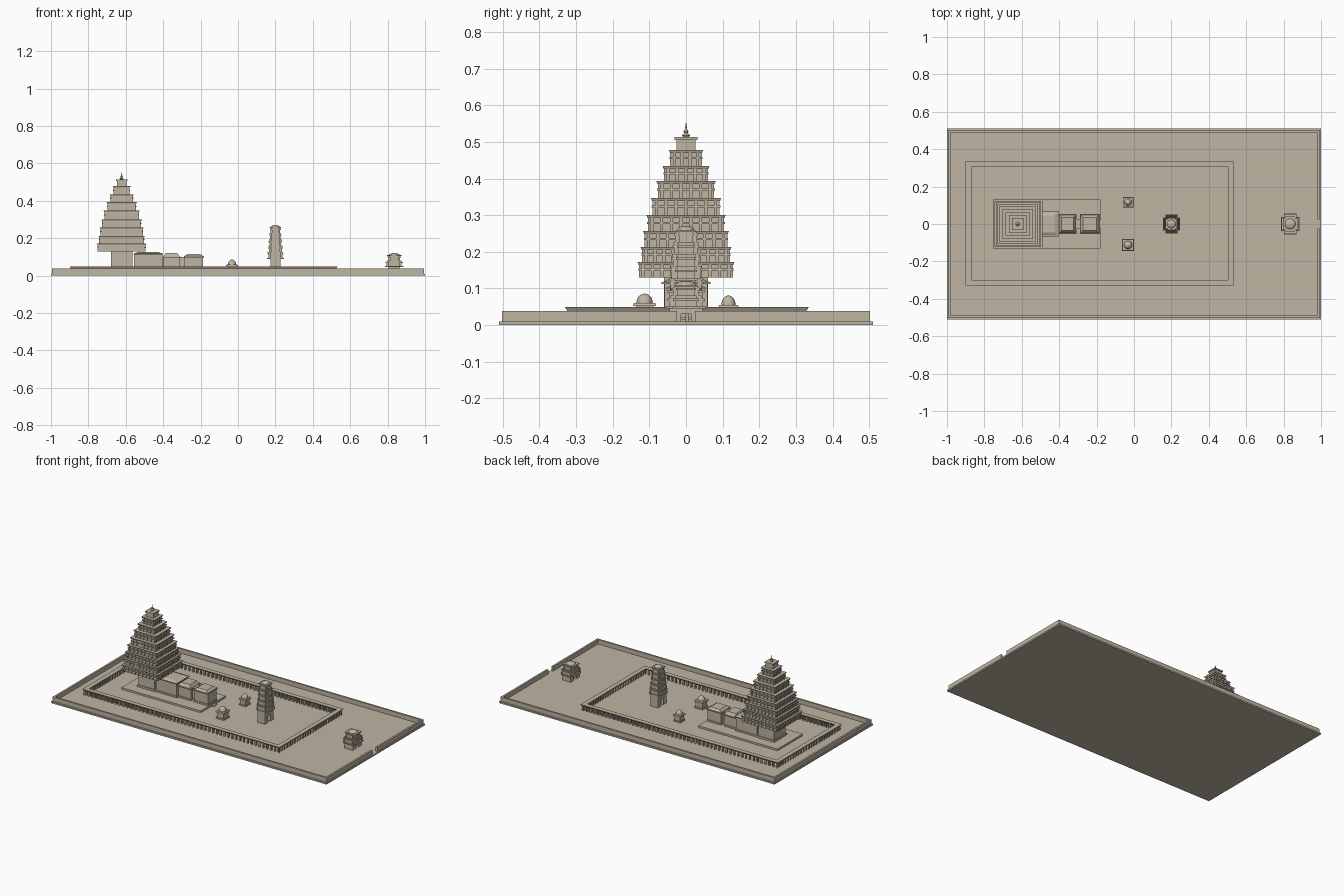
import bpy, bmesh, math

if "Cube" in bpy.data.objects:
    bpy.data.objects.remove(bpy.data.objects["Cube"])

stone = bpy.data.materials.new("sandstone")
stone.diffuse_color = (0.52, 0.46, 0.36, 1.0)
stone.use_nodes = True
stone.node_tree.nodes["Principled BSDF"].inputs["Base Color"].default_value = stone.diffuse_color


def block(bm, cx, cy, z0, z1, hx, hy, tx=None, ty=None):
    """Box or frustum from half-widths; tx, ty are the half-widths at the top."""
    tx = hx if tx is None else tx
    ty = hy if ty is None else ty
    signs = ((-1, -1), (1, -1), (1, 1), (-1, 1))
    lo = [bm.verts.new((cx + sx * hx, cy + sy * hy, z0)) for sx, sy in signs]
    hi = [bm.verts.new((cx + sx * tx, cy + sy * ty, z1)) for sx, sy in signs]
    bm.faces.new(lo[::-1])
    bm.faces.new(hi)
    for i in range(4):
        j = (i + 1) % 4
        bm.faces.new((lo[i], lo[j], hi[j], hi[i]))


def span(bm, x0, x1, y0, y1, z0, z1):
    block(bm, (x0 + x1) / 2, (y0 + y1) / 2, z0, z1, (x1 - x0) / 2, (y1 - y0) / 2)


def lathe(bm, cx, cy, profile, n=16):
    """Round form from (radius, height) pairs, capped at both ends."""
    rings = [[bm.verts.new((cx + r * math.cos(2 * math.pi * k / n),
                            cy + r * math.sin(2 * math.pi * k / n), z))
              for k in range(n)] for r, z in profile]
    for a, b in zip(rings, rings[1:]):
        for k in range(n):
            m = (k + 1) % n
            bm.faces.new((a[k], a[m], b[m], b[k]))
    bm.faces.new(rings[0][::-1])
    bm.faces.new(rings[-1])


def dome(bm, cx, cy, z, r, h):
    prof = [(r * math.cos(a), z + h * math.sin(a))
            for a in [math.radians(d) for d in (0, 18, 36, 54, 72, 85)]]
    lathe(bm, cx, cy, prof)


def finish(bm, name, smooth=False):
    me = bpy.data.meshes.new(name)
    bm.to_mesh(me)
    bm.free()
    me.materials.append(stone)
    ob = bpy.data.objects.new(name, me)
    bpy.context.collection.objects.link(ob)
    if smooth:
        bpy.ops.object.select_all(action='DESELECT')
        ob.select_set(True)
        bpy.context.view_layer.objects.active = ob
        bpy.ops.object.shade_smooth_by_angle(angle=math.radians(30))
    return ob


F = 0.01  # courtyard floor height

# Ground plate
bm = bmesh.new()
block(bm, 0, 0, 0, F, 1.0, 0.51)
finish(bm, "courtyard_floor")

# Outer wall with an entrance gap on the +x side
bm = bmesh.new()
for s in (-1, 1):
    span(bm, -0.994, 0.994, s * 0.496 - 0.006, s * 0.496 + 0.006, F, 0.039)
    y0, y1 = sorted((s * 0.025, s * 0.49))
    span(bm, 0.982, 0.994, y0, y1, F, 0.039)
span(bm, -0.994, -0.982, -0.49, 0.49, F, 0.039)
finish(bm, "outer_wall")

# Cloister: pillars under a roof with a flared edge
X0, X1, Y0, Y1, W = -0.90, 0.532, -0.33, 0.335, 0.03
bm = bmesh.new()
cx, cy, hx, hy = (X0 + X1) / 2, (Y0 + Y1) / 2, (X1 - X0) / 2, (Y1 - Y0) / 2
rings = []
for inset, z in ((0.006, 0.039), (0, 0.049), (W, 0.049), (W - 0.006, 0.039)):
    rings.append([bm.verts.new((cx + sx * (hx - inset), cy + sy * (hy - inset), z))
                  for sx, sy in ((-1, -1), (1, -1), (1, 1), (-1, 1))])
for i in range(4):
    a, b = rings[i], rings[(i + 1) % 4]
    for k in range(4):
        m = (k + 1) % 4
        bm.faces.new((a[k], a[m], b[m], b[k]))
finish(bm, "cloister_roof")

bm = bmesh.new()
p = 0.0045
for inset in (0.011, W - 0.011):
    ax, ay = hx - inset, hy - inset
    for s in (-1, 1):
        for i in range(51):
            block(bm, cx - ax + 2 * ax * i / 50, cy + s * ay, F, 0.04, p, p)
        for i in range(1, 24):
            block(bm, cx + s * ax, cy - ay + 2 * ay * i / 24, F, 0.04, p, p)
finish(bm, "cloister_pillars")

# Temple platform and entry steps
bm = bmesh.new()
span(bm, -0.755, -0.18, -0.13, 0.13, F, 0.022)
span(bm, -0.18, -0.165, -0.02, 0.02, F, 0.016)
finish(bm, "temple_platform")

# Sanctum below the tower
TX = -0.622
bm = bmesh.new()
block(bm, TX, 0, 0.022, 0.132, 0.058, 0.06)
block(bm, TX, 0, 0.022, 0.034, 0.064, 0.066)
finish(bm, "sanctum")

# Stepped tower: recessed bodies, pilasters, mid band and eave per tier
bm = bmesh.new()
zs = (0.13, 0.172, 0.213, 0.257, 0.30, 0.347, 0.393, 0.434, 0.478)
ws = (0.132, 0.124, 0.117, 0.108, 0.096, 0.081, 0.064, 0.047)
for i, w in enumerate(ws):
    z0, z1 = zs[i], zs[i + 1]
    zm = (z0 + z1) / 2
    b = w - 0.009
    block(bm, TX, 0, z0, z1 - 0.006, b, b)
    block(bm, TX, 0, zm - 0.003, zm + 0.003, w - 0.002, w - 0.002)
    block(bm, TX, 0, z1 - 0.008, z1, w - 0.003, w - 0.003, w, w)
    n = max(4, round(w / 0.013))
    for k in range(n):
        t = -b + 0.006 + (2 * b - 0.012) * k / (n - 1)
        for s in (-1, 1):
            block(bm, TX + t, s * b, z0, z1 - 0.006, 0.004, 0.005)
            block(bm, TX + s * b, t, z0, z1 - 0.006, 0.005, 0.004)
finish(bm, "tower_tiers")

bm = bmesh.new()
block(bm, TX, 0, 0.478, 0.507, 0.026, 0.026)
block(bm, TX, 0, 0.505, 0.513, 0.031, 0.031)
finish(bm, "tower_cap")
bm = bmesh.new()
lathe(bm, TX, 0, ((0.008, 0.513), (0.011, 0.518), (0.005, 0.524), (0.007, 0.529),
                  (0.003, 0.535), (0.0008, 0.552)), 12)
finish(bm, "tower_finial", True)

# Row of halls in front of the sanctum: (x0, x1, half depth, eave z, roof z)
halls = (("inner_hall", -0.555, -0.405, 0.062, 0.112, 0.126),
         ("middle_hall", -0.40, -0.312, 0.048, 0.095, 0.120),
         ("porch_hall", -0.285, -0.188, 0.048, 0.098, 0.116))
for name, x0, x1, h, ze, zr in halls:
    bm = bmesh.new()
    c, hw = (x0 + x1) / 2, (x1 - x0) / 2
    block(bm, c, 0, 0.022, ze, hw, h - 0.004)
    block(bm, c, 0, 0.022, 0.032, hw + 0.003, h)
    block(bm, c, 0, ze, ze + 0.006, hw + 0.005, h + 0.005)
    block(bm, c, 0, ze + 0.006, zr, hw, h, hw * 0.72, h * 0.75)
    finish(bm, name)
bm = bmesh.new()
span(bm, -0.41, -0.28, -0.026, 0.026, 0.022, 0.10)
finish(bm, "hall_link")


def gateway(name, gx, base, tiers, w0, w1, z_top):
    """Cross-plan gate tower tapering from w0 to w1, with a domed crown."""
    bm = bmesh.new()
    # two gate piers with a lintel
    for s in (-1, 1):
        block(bm, gx, s * 0.029, F, base, w0 * 0.6, 0.016)
    block(bm, gx, 0, F + (base - F) * 0.6, base, w0 * 0.6, 0.02)
    step = (z_top - 0.016 - base) / tiers
    for i in range(tiers):
        w = w0 + (w1 - w0) * i / (tiers - 1)
        z = base + i * step
        block(bm, gx, 0, z, z + step, w * 0.82, w * 0.6)
        block(bm, gx, 0, z, z + step, w * 0.6, w * 0.95)
        for zz, k in ((z, 1.0), (z + step * 0.72, 0.95)):
            block(bm, gx, 0, zz, zz + 0.006, w * k, w * 0.75 * k)
            block(bm, gx, 0, zz, zz + 0.006, w * 0.7 * k, w * 1.12 * k)
    zc = z_top - 0.016
    block(bm, gx, 0, zc, zc + 0.005, w1, w1 * 0.85)
    finish(bm, name)
    bm = bmesh.new()
    dome(bm, gx, 0, zc + 0.005, w1 * 0.75, 0.012)
    finish(bm, name + "_dome", True)


gateway("inner_gate_tower", 0.20, 0.088, 5, 0.045, 0.031, 0.27)
gateway("outer_gate_tower", 0.835, 0.045, 2, 0.049, 0.038, 0.12)

# Pair of small domed shrines
for name, y, h, z in (("front_shrine", -0.113, 0.032, 0.058),
                      ("rear_shrine", 0.116, 0.028, 0.053)):
    bm = bmesh.new()
    block(bm, -0.032, y, F, 0.018, h * 0.9, h * 0.9)
    block(bm, -0.032, y, F, z, h * 0.75, h * 0.75)
    block(bm, -0.032, y, z - 0.006, z + 0.002, h, h, h * 0.92, h * 0.92)
    finish(bm, name)
    bm = bmesh.new()
    dome(bm, -0.032, y, z + 0.002, h * 0.7, 0.026)
    finish(bm, name + "_dome", True)
